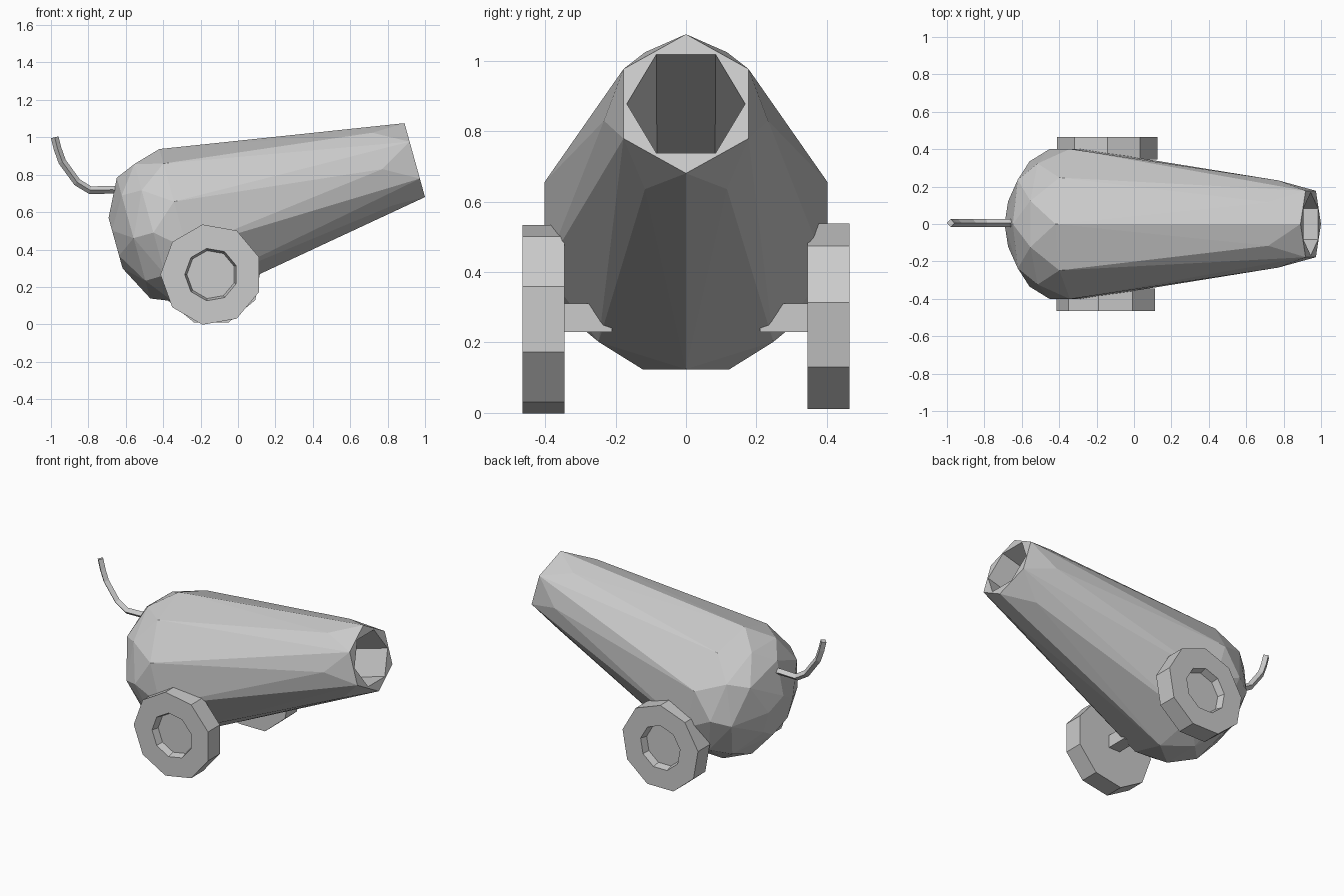
import bpy, bmesh
from math import sin, cos, pi, radians
from mathutils import Vector

if "Cube" in bpy.data.objects:
    bpy.data.objects.remove(bpy.data.objects["Cube"])

# Tilted barrel frame: origin at the muzzle centre, axis points out of the muzzle
MUZZLE = Vector((0.945, 0.0, 0.878))
TILT = radians(15.5)
AXIS = Vector((cos(TILT), 0, sin(TILT)))
UP = Vector((-sin(TILT), 0, cos(TILT)))
SIDE = Vector((0, 1, 0))


def ring(bm, along, radius, sides, phase=0.0):
    """Ring of vertices round the barrel axis; phase is in fractions of a side."""
    out = []
    for i in range(sides):
        a = 2 * pi * (i + phase) / sides
        out.append(bm.verts.new(MUZZLE + AXIS * along
                                + (UP * cos(a) + SIDE * sin(a)) * radius))
    return out


def finish(bm, name):
    bmesh.ops.recalc_face_normals(bm, faces=bm.faces[:])
    me = bpy.data.meshes.new(name)
    bm.to_mesh(me)
    bm.free()
    ob = bpy.data.objects.new(name, me)
    bpy.context.collection.objects.link(ob)
    return ob


# Barrel: faceted hull over rings, opened at the muzzle
bm = bmesh.new()
mouth = ring(bm, 0, 0.205, 6)
ring(bm, -0.18, 0.233, 6, 0.5)
ring(bm, -1.30, 0.422, 10)
ring(bm, -1.45, 0.400, 10, 0.5)
ring(bm, -1.56, 0.335, 8)
ring(bm, -1.66, 0.140, 6)
bmesh.ops.convex_hull(bm, input=bm.verts[:])
cap = [f for f in bm.faces if all(v in mouth for v in f.verts)]
bmesh.ops.delete(bm, geom=cap, context='FACES')
# Rim of triangles to a turned hexagon, then the deep bore
lip = ring(bm, 0, 0.168, 6, 0.5)
end = ring(bm, -1.2, 0.165, 6, 0.5)
for i in range(6):
    j = (i + 1) % 6
    bm.faces.new((mouth[i], mouth[j], lip[i]))
    bm.faces.new((lip[i], mouth[j], lip[j]))
    bm.faces.new((lip[i], lip[j], end[j], end[i]))
bm.faces.new(end)
finish(bm, "barrel")


# Wheels: nine-sided discs with a recessed hub on the outer face
WX, WZ = -0.143, 0.266


def wheel(name, side, phase):
    bm = bmesh.new()

    def loop(y, r, n, ph):
        return [bm.verts.new((WX + r * cos(2 * pi * (i + ph) / n), side * y,
                              WZ + r * sin(2 * pi * (i + ph) / n))) for i in range(n)]

    n = 9
    inner = loop(0.345, 0.272, n, phase)
    outer = loop(0.465, 0.272, n, phase)
    hub = loop(0.465, 0.142, n, phase)
    floor = loop(0.42, 0.13, n, phase)
    for a, b in ((inner, outer), (outer, hub), (hub, floor)):
        for i in range(n):
            j = (i + 1) % n
            bm.faces.new((a[i], a[j], b[j], b[i]))
    bm.faces.new(inner)
    bm.faces.new(floor)
    finish(bm, name)


wheel("front_wheel", -1, 0.5)
wheel("back_wheel", 1, 0.25)

# Axle stubs between wheels and barrel
for name, s in (("front_axle", -1), ("back_axle", 1)):
    bpy.ops.mesh.primitive_cube_add(size=1, location=(WX, s * 0.285, 0.27))
    ob = bpy.context.object
    ob.name = name
    ob.scale = (0.08, 0.15, 0.08)

# Fuse: thin four-sided tail curling up from the rear
cu = bpy.data.curves.new("fuse", 'CURVE')
cu.dimensions = '3D'
cu.bevel_depth = 0.021
cu.bevel_resolution = 0
cu.use_fill_caps = True
path = [(-0.58, 0.705), (-0.67, 0.72), (-0.79, 0.717), (-0.86, 0.76),
        (-0.94, 0.87), (-0.965, 0.94), (-0.98, 1.0)]
sp = cu.splines.new('POLY')
sp.points.add(len(path) - 1)
for p, (x, z) in zip(sp.points, path):
    p.co = (x, 0.005, z, 1)
sp.use_smooth = False
fuse = bpy.data.objects.new("fuse", cu)
bpy.context.collection.objects.link(fuse)
